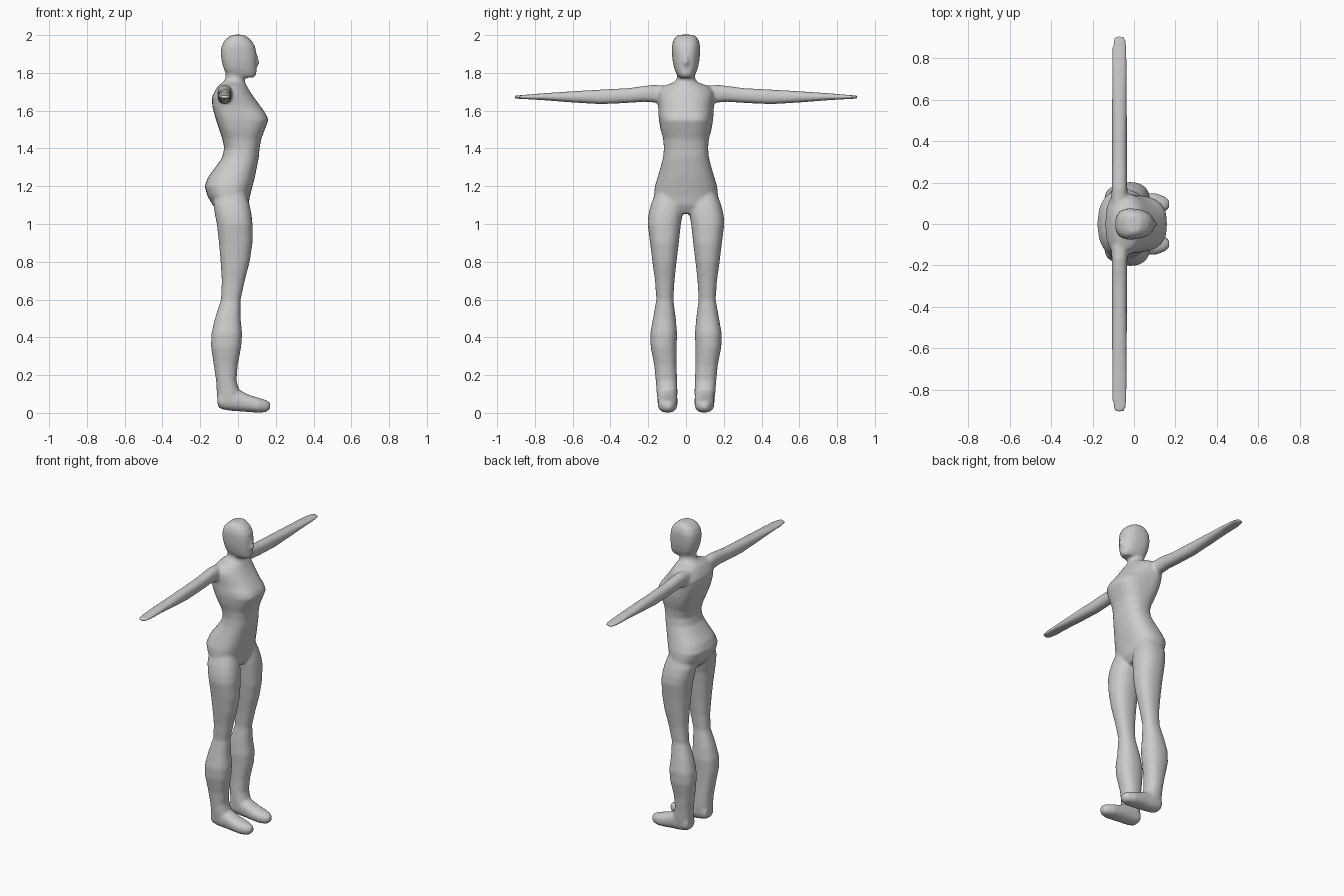
import bpy, bmesh
from math import cos, sin, tau

SIDES = 28


def spow(v, n):
    return (abs(v) ** (2 / n)) * (1 if v >= 0 else -1)


def loft(bm, rings, place, n=2.3, taper=0.0):
    """Skin rings (t, a0, a1, b0, b1[, n, taper]) ; place maps (t, a, b) to xyz."""
    loops = []
    for r in rings:
        t, a0, a1, b0, b1 = r[:5]
        e = r[5] if len(r) > 5 else n
        k = r[6] if len(r) > 6 else taper
        loop = []
        for i in range(SIDES):
            c, s = spow(cos(tau * i / SIDES), e), spow(sin(tau * i / SIDES), e)
            a = (a0 + a1) / 2 + (a1 - a0) / 2 * c
            b = (b0 + b1) / 2 + (b1 - b0) / 2 * s * (1 - k * (c + 0.3))
            loop.append(bm.verts.new(place(t, a, b)))
        loops.append(loop)
    for lo, hi in zip(loops, loops[1:]):
        for i in range(SIDES):
            j = (i + 1) % SIDES
            bm.faces.new((lo[i], lo[j], hi[j], hi[i]))
    bm.faces.new(loops[0][::-1])
    bm.faces.new(loops[-1])


bm = bmesh.new()

# Torso, neck: z, back x, front x, half width, squareness, front taper
torso = [
    (1.055, -.08, .03, .06, 2, 0), (1.10, -.135, .055, .155, 2.2, 0),
    (1.15, -.163, .064, .17, 2.3, 0), (1.20, -.177, .077, .165, 2.4, 0),
    (1.25, -.158, .09, .15, 2.4, 0), (1.30, -.12, .10, .135, 2.4, 0),
    (1.35, -.085, .11, .122, 2.4, 0), (1.40, -.073, .114, .117, 2.4, 0),
    (1.45, -.083, .123, .123, 2.5, .05), (1.50, -.099, .142, .137, 2.8, .1),
    (1.55, -.116, .161, .145, 3, .13), (1.58, -.125, .15, .147, 3, .15),
    (1.62, -.136, .122, .15, 2.7, .2), (1.67, -.138, .085, .157, 2.5, .2),
    (1.70, -.125, .065, .155, 2.3, .2), (1.73, -.107, .048, .125, 2.1, .2),
    (1.75, -.082, .036, .065, 2, .1), (1.77, -.066, .036, .048, 2, 0),
    (1.83, -.066, .036, .046, 2, 0),
]
loft(bm, [(z, a, b, -w, w, n, k) for z, a, b, w, n, k in torso],
     lambda t, a, b: (a, b, t))

# Head
head = [
    (1.775, -.02, .085, .035), (1.79, -.06, .097, .05), (1.82, -.075, .098, .063),
    (1.86, -.086, .099, .072), (1.90, -.092, .098, .076), (1.94, -.088, .091, .077),
    (1.97, -.073, .073, .07), (1.99, -.05, .05, .058), (2.002, -.03, .03, .04),
]
loft(bm, [(z, a, b, -w, w, 2.5, .12) for z, a, b, w in head],
     lambda t, a, b: (a, b, t))

# Nose
loft(bm, [(1.835, .07, .105, -.014, .014), (1.855, .07, .117, -.013, .013),
          (1.90, .07, .10, -.008, .008)], lambda t, a, b: (a, b, t))

# Limbs
leg = [
    (1.17, -.12, .04, .03, .16), (1.10, -.13, .062, .018, .187),
    (1.05, -.122, .072, .018, .199), (1.00, -.112, .077, .027, .203),
    (.90, -.101, .077, .038, .19), (.80, -.092, .062, .05, .178),
    (.70, -.086, .036, .061, .164), (.60, -.09, .014, .067, .157),
    (.50, -.122, .014, .054, .175), (.42, -.141, .022, .047, .189),
    (.35, -.143, .017, .05, .187), (.25, -.128, -.002, .05, .168),
    (.17, -.116, -.008, .047, .16), (.10, -.112, .012, .045, .155),
    (.05, -.108, .01, .05, .148), (.025, -.09, 0, .06, .138),
]
foot = [
    (-.108, .06, .135, .035, .10), (-.09, .05, .148, .02, .12),
    (-.03, .046, .152, .01, .135), (.01, .045, .15, .008, .12),
    (.06, .045, .15, .004, .095), (.11, .047, .148, .001, .08),
    (.15, .06, .132, .004, .068), (.17, .078, .114, .02, .055),
]
arm = [
    (.08, -.11, -.03, 1.64, 1.73), (.17, -.108, -.032, 1.643, 1.737),
    (.22, -.107, -.033, 1.647, 1.731), (.30, -.106, -.034, 1.641, 1.72),
    (.45, -.106, -.034, 1.634, 1.712), (.60, -.106, -.034, 1.643, 1.703),
    (.75, -.106, -.034, 1.655, 1.693), (.85, -.106, -.034, 1.661, 1.684),
    (.89, -.1, -.04, 1.663, 1.681), (.91, -.09, -.05, 1.664, 1.68),
]
for side in (-1, 1):
    loft(bm, leg, lambda t, a, b: (a, side * b, t))
    loft(bm, foot, lambda t, a, b: (t, side * a, b))
    loft(bm, arm, lambda t, a, b: (a, side * t, b))

bmesh.ops.recalc_face_normals(bm, faces=bm.faces)
mesh = bpy.data.meshes.new("human_body")
bm.to_mesh(mesh)
bm.free()
body = bpy.data.objects.new("human_body", mesh)
bpy.context.collection.objects.link(body)
bpy.context.view_layer.objects.active = body
body.select_set(True)

# Fuse the parts into one skin and soften the joins
fuse = body.modifiers.new("fuse", 'REMESH')
fuse.mode = 'VOXEL'
fuse.voxel_size = 0.008
soft = body.modifiers.new("soften", 'SMOOTH')
soft.factor = 0.5
soft.iterations = 8
for m in ("fuse", "soften"):
    bpy.ops.object.modifier_apply(modifier=m)
bpy.ops.object.shade_smooth()
